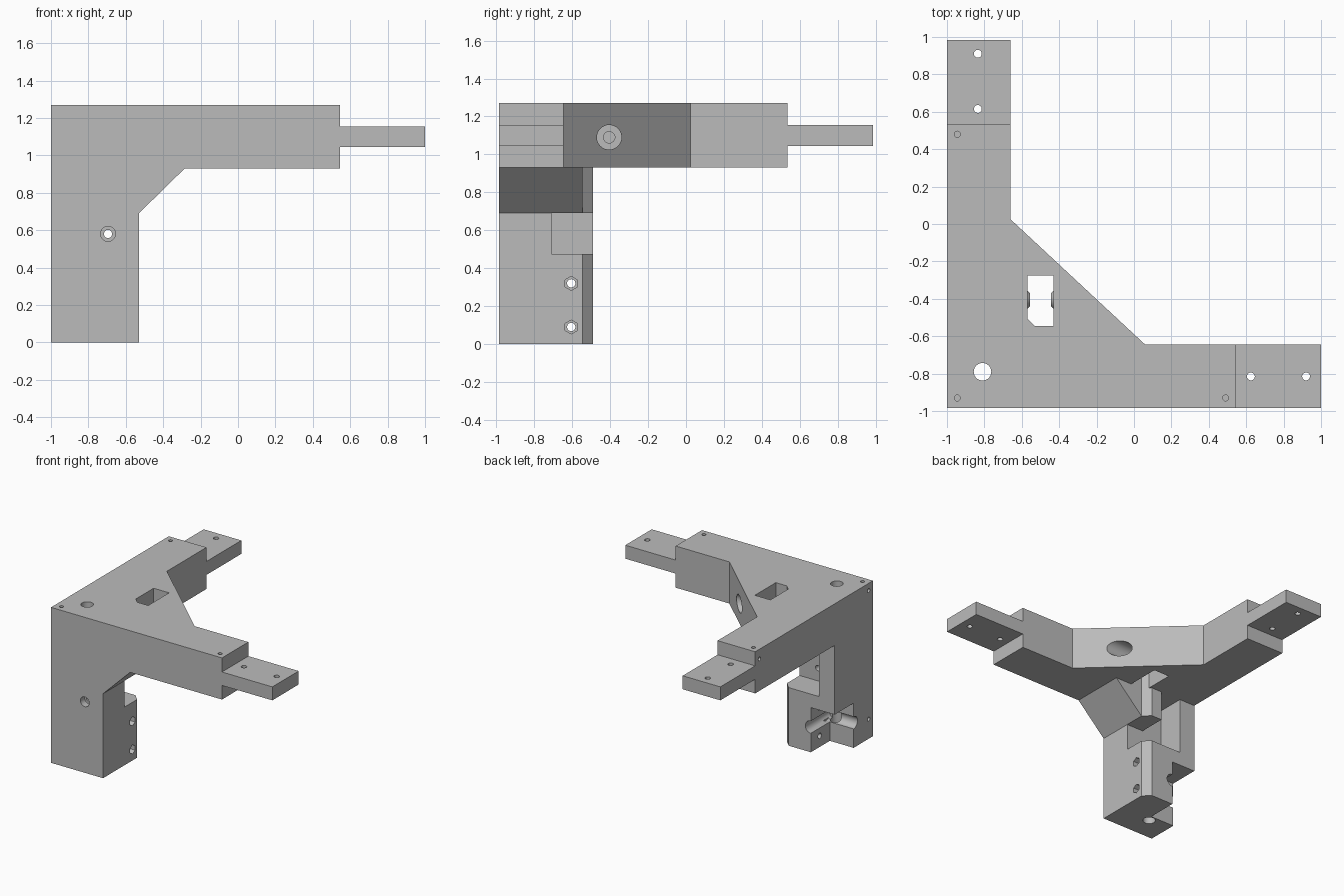
import bpy, bmesh, math
from mathutils import Vector, Matrix

cube = bpy.data.objects.get("Cube")
if cube:
    bpy.data.objects.remove(cube, do_unlink=True)

grey = bpy.data.materials.new("plain grey")
grey.use_nodes = True
grey.diffuse_color = (0.5, 0.5, 0.5, 1)
grey.node_tree.nodes["Principled BSDF"].inputs["Base Color"].default_value = (0.5, 0.5, 0.5, 1)


def finish(name, bm):
    bmesh.ops.recalc_face_normals(bm, faces=bm.faces)
    mesh = bpy.data.meshes.new(name)
    bm.to_mesh(mesh)
    bm.free()
    mesh.materials.append(grey)
    obj = bpy.data.objects.new(name, mesh)
    bpy.context.collection.objects.link(obj)
    return obj


def prism(name, points, low, high, axis="z"):
    """Extrude a profile along z (points are x, y) or along y (points are x, z)."""
    bm = bmesh.new()
    place = (lambda a, b: (a, b, low)) if axis == "z" else (lambda a, b: (a, low, b))
    face = bm.faces.new([bm.verts.new(place(a, b)) for a, b in points])
    out = bmesh.ops.extrude_face_region(bm, geom=[face])
    shift = Vector((0, 0, high - low)) if axis == "z" else Vector((0, high - low, 0))
    bmesh.ops.translate(bm, vec=shift, verts=[v for v in out["geom"] if isinstance(v, bmesh.types.BMVert)])
    return finish(name, bm)


def box(name, x0, x1, y0, y1, z0, z1):
    return prism(name, [(x0, y0), (x1, y0), (x1, y1), (x0, y1)], z0, z1)


def rod(name, start, end, radius, sides=32, tip=None):
    a, b = Vector(start), Vector(end)
    d = b - a
    turn = d.to_track_quat("Z", "Y").to_matrix().to_4x4()
    bm = bmesh.new()
    bmesh.ops.create_cone(bm, cap_ends=True, segments=sides, radius1=radius,
                          radius2=radius if tip is None else tip, depth=d.length,
                          matrix=Matrix.Translation((a + b) / 2) @ turn)
    return finish(name, bm)


def combine(target, tool, operation):
    tool.hide_render = True
    mod = target.modifiers.new(operation.lower(), "BOOLEAN")
    mod.operation, mod.solver, mod.object = operation, "EXACT", tool
    bpy.context.view_layer.objects.active = target
    bpy.ops.object.modifier_apply(modifier=mod.name)
    bpy.data.objects.remove(tool, do_unlink=True)


# Angled top plate with two arms
bracket = prism("corner_bracket", [(-1, -.985), (.545, -.985), (.545, -.645), (.06, -.645),
                                   (-.66, .025), (-.66, .535), (-1, .535)], .93, 1.27)

# Leg with bevelled inner corner, sloped gusset and thin end tabs
solids = [
    prism("leg", [(-1, -.985), (-.53, -.985), (-.53, -.545), (-.585, -.49), (-1, -.49)], 0, 1),
    prism("gusset", [(-.6, .69), (-.53, .69), (-.285, .93), (-.285, 1), (-.6, 1)], -.985, -.545, "y"),
    box("side_tab", .5, 1, -.985, -.645, 1.045, 1.155),
    box("back_tab", -1, -.66, .5, .985, 1.045, 1.155),
]
for part in solids:
    combine(bracket, part, "UNION")

# Pocket through the plate, lever notch and slot, lower corner relief
cuts = [
    prism("pocket", [(-.57, -.275), (-.43, -.275), (-.43, -.545), (-.53, -.545), (-.57, -.505)], .9, 1.4),
    box("lever_notch", -.86, -.4, -.71, -.4, .475, .69),
    box("lever_slot", -.86, -.68, -.71, -.4, .6, .93),
    box("corner_relief", -1.1, -.785, -.735, -.4, -.1, .365),
]
for part in cuts:
    combine(bracket, part, "DIFFERENCE")

# Tapered pivot bosses inside the pocket
for wall, way in ((-.57, 1), (-.43, -1)):
    boss = rod("pivot_boss", (wall - way * .03, -.405, 1.09), (wall + way * .015, -.405, 1.09), .075, tip=.035)
    combine(bracket, boss, "UNION")

# Drilled holes: start, end, radius, sides
drills = [
    ((-.62, -.405, 1.09), (-.3, -.405, 1.09), .03, 32),
    ((-.36, -.405, 1.09), (.1, -.405, 1.09), .065, 32),
    ((-.81, -.79, -.1), (-.81, -.79, 1.4), .047, 32),
    ((-.695, -1.1, .58), (-.695, -.6, .58), .022, 24),
    ((-.695, -1.1, .58), (-.695, -.93, .58), .04, 32),
    ((-.785, -.8, .205), (-.785, -.4, .205), .05, 32),
    ((-1.1, -.735, .205), (-.75, -.735, .205), .05, 32),
]
for z in (.09, .32):
    drills += [((-1.1, -.605, z), (-.4, -.605, z), .022, 24),
               ((-.58, -.605, z), (-.4, -.605, z), .037, 6)]
for x, y in ((.625, -.815), (.92, -.815), (-.835, .615), (-.835, .91)):
    drills.append(((x, y, .98), (x, y, 1.2), .021, 24))
for x, y in ((-.945, .48), (-.945, -.93), (.49, -.93)):
    drills.append(((x, y, 1.17), (x, y, 1.4), .016, 20))
for y, z in ((-.93, 1.21), (.48, 1.19), (-.93, .16)):
    drills.append(((-1.1, y, z), (-.9, y, z), .016, 20))
for start, end, radius, sides in drills:
    combine(bracket, rod("drill", start, end, radius, sides), "DIFFERENCE")

# Crisp edges with smooth bores
bpy.ops.object.select_all(action="DESELECT")
bracket.select_set(True)
bpy.context.view_layer.objects.active = bracket
bpy.ops.object.shade_smooth_by_angle(angle=math.radians(25))
